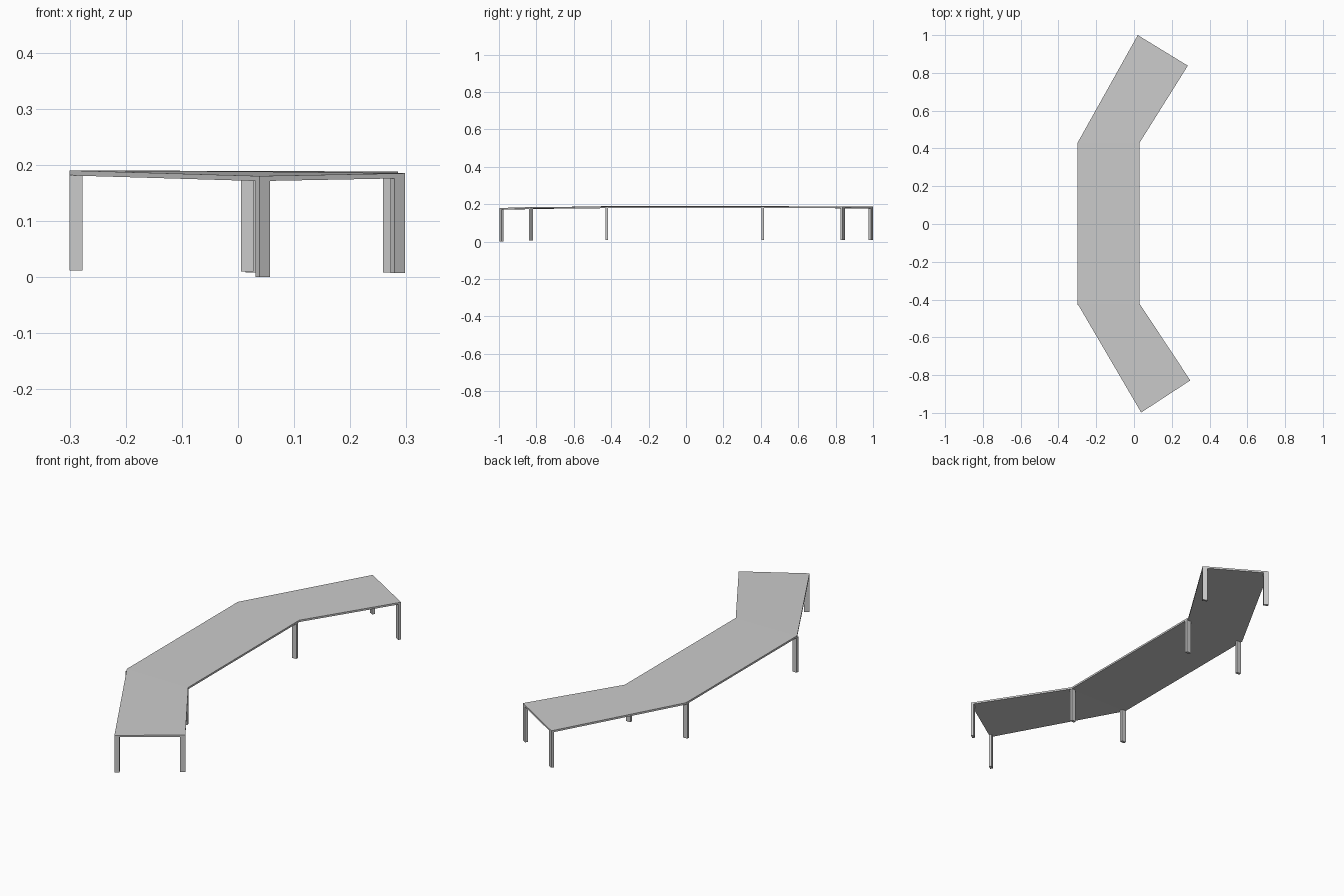
import bpy
import bmesh
from mathutils import Vector

if "Cube" in bpy.data.objects:
    bpy.data.objects.remove(bpy.data.objects["Cube"])

THICK = 0.009
LEG_W, LEG_D = 0.023, 0.013

# Top corners (outer, inner) of each cross line, front to back
FRONT = (Vector((0.038, -0.998, 0.180)), Vector((0.298, -0.828, 0.185)))
JOINT_F = (Vector((-0.300, -0.420, 0.190)), Vector((0.028, -0.420, 0.188)))
JOINT_B = (Vector((-0.300, 0.428, 0.190)), Vector((0.028, 0.428, 0.189)))
BACK = (Vector((0.020, 1.000, 0.187)), Vector((0.285, 0.838, 0.188)))


def prism(name, corners, depth):
    """Solid with the given top corners, extended straight down."""
    bm = bmesh.new()
    top = [bm.verts.new(c) for c in corners]
    low = [bm.verts.new(c - Vector((0, 0, depth))) for c in corners]
    bm.faces.new(top)
    bm.faces.new(low[::-1])
    n = len(top)
    for i in range(n):
        j = (i + 1) % n
        bm.faces.new((top[j], top[i], low[i], low[j]))
    bmesh.ops.recalc_face_normals(bm, faces=bm.faces)
    mesh = bpy.data.meshes.new(name)
    bm.to_mesh(mesh)
    bm.free()
    obj = bpy.data.objects.new(name, mesh)
    bpy.context.collection.objects.link(obj)


def leg(name, corner, along, inward, bottom):
    """Flat leg set at a corner, wide along the cross line."""
    a = Vector((along.x, along.y, 0)).normalized() * LEG_W
    d = Vector((inward.x, inward.y, 0)).normalized() * LEG_D
    p = corner - Vector((0, 0, THICK - 0.001))
    prism(name, [p, p + a, p + a + d, p + d], p.z - bottom)


# Three angled top panels
for name, a, b in (("front_panel", FRONT, JOINT_F),
                   ("middle_panel", JOINT_F, JOINT_B),
                   ("back_panel", JOINT_B, BACK)):
    prism(name, [a[0], a[1], b[1], b[0]], THICK)

# Pair of legs under every cross line
shift = Vector((0, -0.010, 0))
for name, (outer, inner), sign, offset, bottoms in (
        ("front_end", FRONT, 1, Vector(), (0.0, 0.007)),
        ("front_joint", JOINT_F, 1, shift, (0.012, 0.010)),
        ("back_joint", JOINT_B, -1, shift, (0.012, 0.010)),
        ("back_end", BACK, -1, Vector(), (0.008, 0.008))):
    along = inner - outer
    inward = Vector((-along.y, along.x, 0)) * sign
    leg(name + "_outer_leg", outer + offset, along, inward, bottoms[0])
    leg(name + "_inner_leg", inner + offset, -along, inward, bottoms[1])
